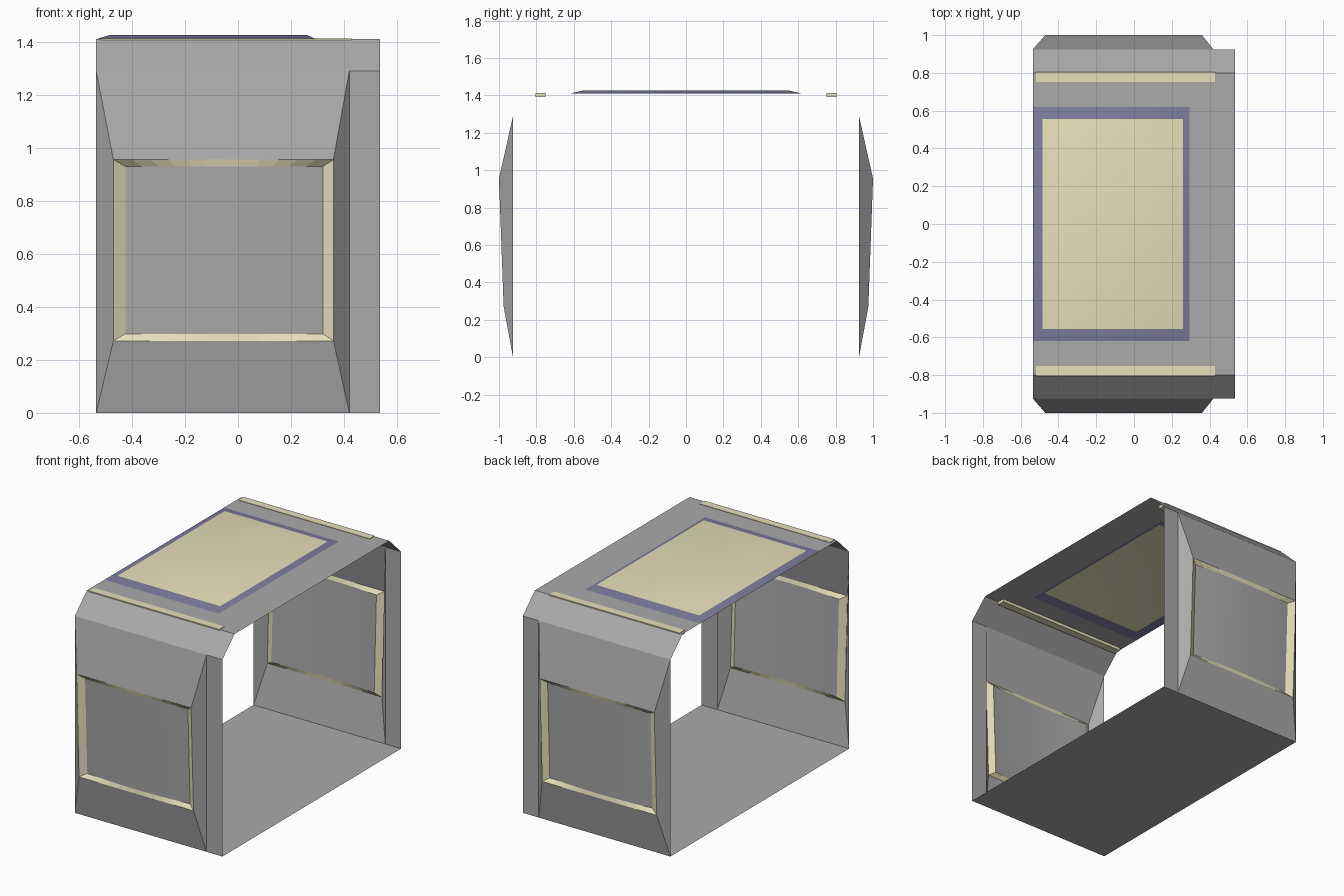
import bpy

if "Cube" in bpy.data.objects:
    bpy.data.objects.remove(bpy.data.objects["Cube"])

X = 0.535          # half length of the corridor section
WALL, EAVE = 0.925, 1.29
ROOF_Y, ROOF_Z = 0.80, 1.41
N = 12             # segments across the curved wall panels


def material(name, color):
    m = bpy.data.materials.new(name)
    m.diffuse_color = color
    m.use_nodes = True
    m.node_tree.nodes["Principled BSDF"].inputs["Base Color"].default_value = m.diffuse_color
    return m


grey = material("grey", (0.40, 0.40, 0.40, 1))
cream = material("cream", (0.80, 0.75, 0.50, 1))
violet = material("violet", (0.21, 0.205, 0.34, 1))


def make(name, verts, faces, mat=grey, smooth=False):
    me = bpy.data.meshes.new(name)
    me.from_pydata(verts, [], faces)
    me.materials.append(mat)
    for p in me.polygons:
        p.use_smooth = smooth
    ob = bpy.data.objects.new(name, me)
    bpy.context.collection.objects.link(ob)
    return ob


def ring(n):
    """Faces joining two closed loops of n points."""
    return [(i, (i + 1) % n, n + (i + 1) % n, n + i) for i in range(n)]


def wall_loop(s, x0, x1, z0, z1, y0, y1, bulge=0, n=1):
    """Loop on a side wall; y0 at its bottom, y1 at its top, middle pushed out."""
    def edge(y, z):
        return [(x0 + (x1 - x0) * i / n,
                 s * (y + bulge * (1 - (2 * i / n - 1) ** 2)), z)
                for i in range(n + 1)]
    loop = edge(y0, z0) + edge(y1, z1)[::-1]
    return loop if s < 0 else loop[::-1]


def flat_loop(x0, x1, y, z):
    return [(x0, -y, z), (x1, -y, z), (x1, y, z), (x0, y, z)]


QUAD = [(0, 1, 2, 3)]

# floor
make("floor", flat_loop(-X, X, WALL, 0), [(3, 2, 1, 0)])

for s, side in ((-1, "front"), (1, "back")):
    # bulging wall
    base = wall_loop(s, -X, 0.42, 0, EAVE, WALL, WALL)
    rim = (-0.47, 0.36, 0.272, 0.955, 0.975, 1.0)
    make(side + "_wall", base + wall_loop(s, *rim), ring(4))
    # light frame around a shallow convex panel
    outer = wall_loop(s, *rim, 0, N)
    inner = wall_loop(s, -0.425, 0.32, 0.298, 0.93, 0.953, 0.976, 0.018, N)
    make(side + "_light_frame", outer + inner, ring(2 * N + 2), cream)
    last = 2 * N + 1
    make(side + "_wall_panel", inner,
         [(i, i + 1, last - i - 1, last - i) for i in range(N)], smooth=True)
    # flat rib beside the bulge
    make(side + "_rib", wall_loop(s, 0.42, X, 0, EAVE, WALL, WALL), QUAD)
    # sloping eave
    make(side + "_eave", wall_loop(s, -X, X, EAVE, ROOF_Z, WALL, ROOF_Y), QUAD)
    # ceiling light strip
    bpy.ops.mesh.primitive_cube_add(size=1, location=(-0.045, s * 0.778, 1.402))
    strip = bpy.context.object
    strip.name = side + "_ceiling_light"
    strip.scale = (0.945, 0.052, 0.022)
    strip.data.materials.append(cream)

# ceiling with an opening for the skylight
ys = (-ROOF_Y, -0.62, 0.62, ROOF_Y)
verts = [(x, y, ROOF_Z) for y in ys for x in (-X, 0.295, X)]
faces = [(r * 3 + c, r * 3 + c + 1, r * 3 + c + 4, r * 3 + c + 3)
         for r in range(3) for c in range(2) if (r, c) != (1, 0)]
make("ceiling", verts, faces)

# raised skylight: violet border softly shaded into a cream panel
sky = make("skylight", flat_loop(-X, 0.295, 0.62, ROOF_Z)
           + flat_loop(-0.485, 0.26, 0.555, 1.425),
           ring(4) + [(4, 5, 6, 7)], violet, smooth=True)
sky.data.materials.append(cream)
sky.data.polygons[4].material_index = 1
